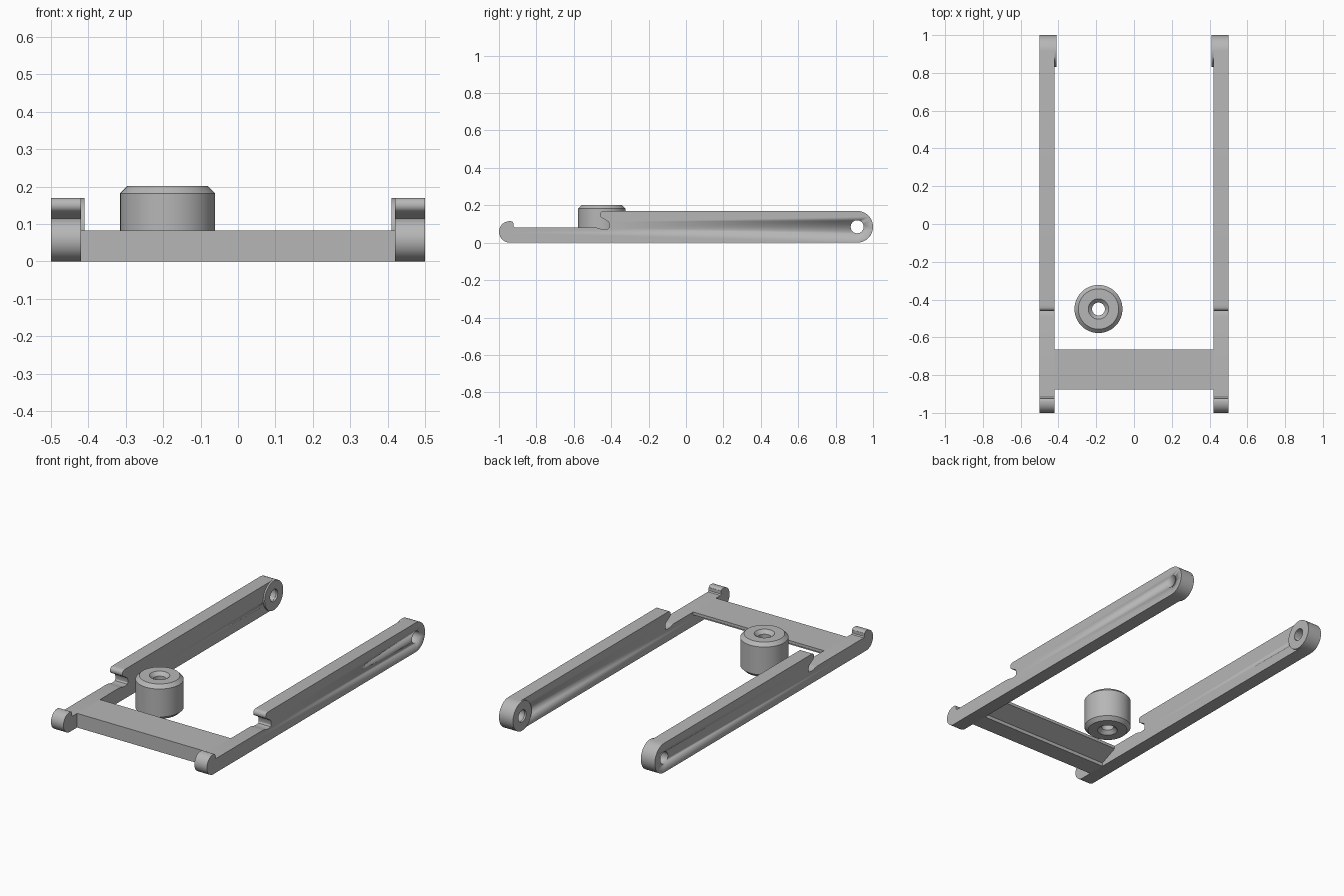
import bpy, bmesh, math

if "Cube" in bpy.data.objects:
    bpy.data.objects.remove(bpy.data.objects["Cube"])

grey = bpy.data.materials.new("plain_grey")
grey.diffuse_color = (0.47, 0.47, 0.47, 1)
grey.use_nodes = True
grey.node_tree.nodes["Principled BSDF"].inputs["Base Color"].default_value = grey.diffuse_color


def finish(name, bm):
    bmesh.ops.recalc_face_normals(bm, faces=bm.faces)
    mesh = bpy.data.meshes.new(name)
    bm.to_mesh(mesh)
    bm.free()
    mesh.materials.append(grey)
    ob = bpy.data.objects.new(name, mesh)
    bpy.context.collection.objects.link(ob)
    bpy.ops.object.select_all(action='DESELECT')
    ob.select_set(True)
    bpy.context.view_layer.objects.active = ob
    bpy.ops.object.shade_smooth_by_angle(angle=math.radians(30))
    return ob


def extrude_x(name, yz, x0, x1):
    """Side profile extruded across x."""
    bm = bmesh.new()
    face = bm.faces.new([bm.verts.new((x0, y, z)) for y, z in yz])
    new = bmesh.ops.extrude_face_region(bm, geom=[face])["geom"]
    bmesh.ops.translate(bm, vec=(x1 - x0, 0, 0),
                        verts=[v for v in new if isinstance(v, bmesh.types.BMVert)])
    return finish(name, bm)


def lathe(name, rz, n):
    """Closed radius/height profile turned around z."""
    bm = bmesh.new()
    rings = [[bm.verts.new((r * math.cos(2 * math.pi * i / n),
                            r * math.sin(2 * math.pi * i / n), z))
              for i in range(n)] for r, z in rz]
    for a, b in zip(rings, rings[1:] + rings[:1]):
        for i in range(n):
            j = (i + 1) % n
            bm.faces.new((a[i], a[j], b[j], b[i]))
    return finish(name, bm)


def arc(cy, cz, r, a0, a1, n):
    angles = [math.radians(a0 + (a1 - a0) * i / n) for i in range(n + 1)]
    return [(cy + r * math.cos(a), cz + r * math.sin(a)) for a in angles]


PY, PZ, R, HOLE = 0.915, 0.085, 0.085, 0.035   # pivot end of the arms

# Arm side profile: rounded pivot end, lipped notch, low step, hooked front
profile = arc(PY, PZ, R, -90, 90, 18)
profile += [(-0.43, 0.17)]
profile += arc(-0.44, 0.15, 0.02, 100, 225, 6)              # overhanging lip
profile += [(-0.43, 0.122), (-0.415, 0.112), (-0.41, 0.10), (-0.41, 0.083),
            (-0.415, 0.075), (-0.43, 0.072), (-0.455, 0.074),
            (-0.47, 0.079), (-0.49, 0.082)]
profile += [(-0.915, 0.082), (-0.922, 0.087), (-0.922, 0.105)]
profile += arc(-0.937, 0.100, 0.015, 20, 90, 4)             # hook tip
profile += arc(-0.943, 0.058, 0.057, 95, 250, 14)           # hook curve
profile += [(-0.95, 0.0)]

for side, s in (("left", -1), ("right", 1)):
    arm = extrude_x(side + "_arm", profile, s * 0.42, s * 0.5)
    # Pivot hole
    cutter = extrude_x(side + "_hole_cutter", arc(PY, PZ, HOLE, 0, 337.5, 15),
                       s * 0.38, s * 0.54)
    cutter.hide_render = True
    cutter.hide_viewport = True
    mod = arm.modifiers.new("pivot_hole", 'BOOLEAN')
    mod.operation, mod.object, mod.solver = 'DIFFERENCE', cutter, 'EXACT'
    # Spacer ring on the inner face of the pivot
    ring = lathe(side + "_spacer_ring",
                 [(HOLE, 0), (R, 0), (R, 0.01), (HOLE, 0.01)], 32)
    ring.rotation_euler = (0, -s * math.pi / 2, 0)
    ring.location = (s * 0.42, PY, PZ)

# Crossbar, undercut along its back edge
extrude_x("crossbar", [(-0.875, 0), (-0.875, 0.082), (-0.665, 0.082),
                       (-0.665, 0.065), (-0.77, 0.02), (-0.77, 0)], -0.42, 0.42)

# Loose roller with chamfered rims and countersunk bore
C, RO, RI, H = 0.02, 0.127, 0.034, 0.202
roller = lathe("roller", [(RI, C), (RI + C, 0), (RO - C, 0), (RO, C),
                          (RO, H - C), (RO - C, H), (RI + C, H), (RI, H - C)], 48)
roller.location = (-0.188, -0.45, 0)
